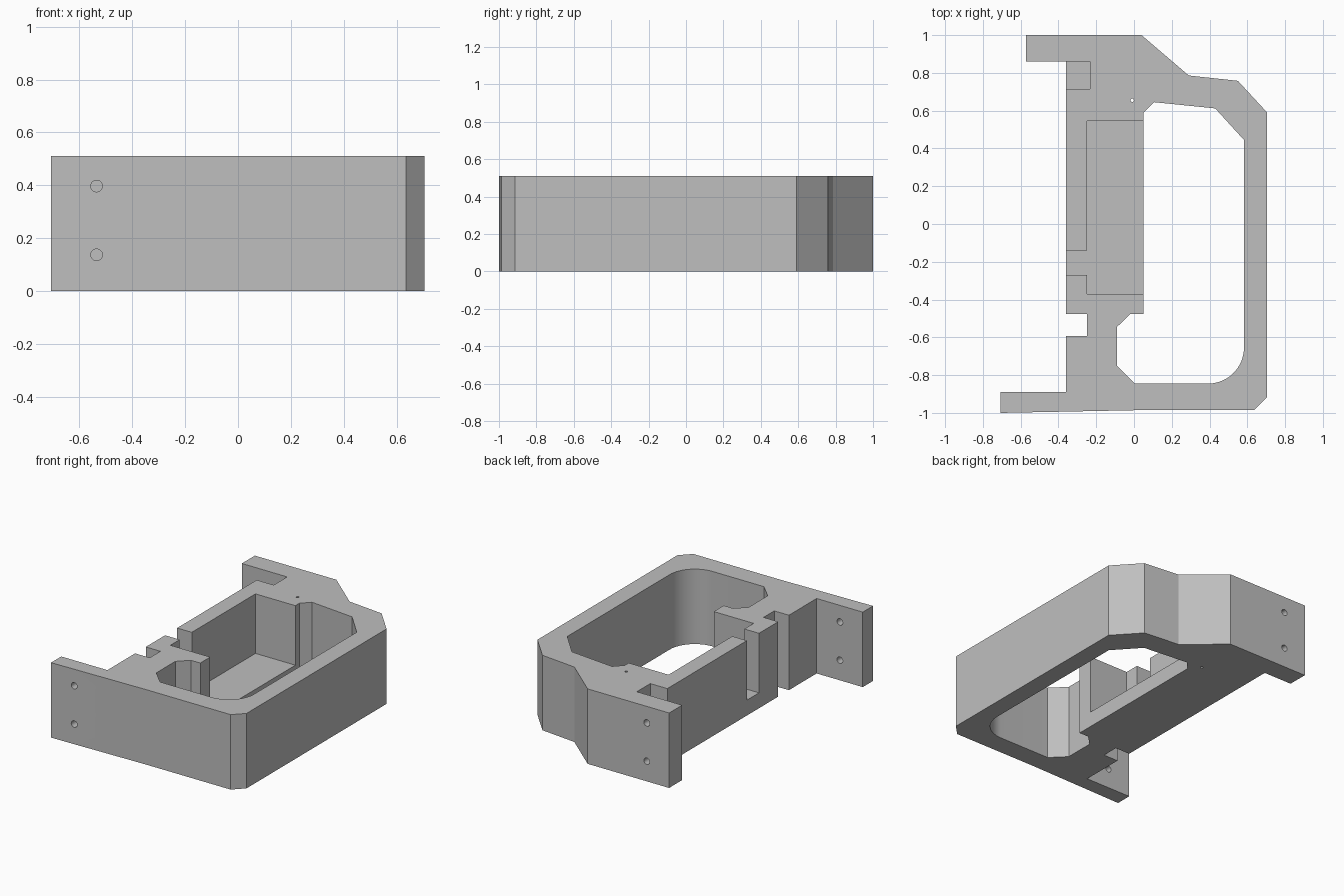
import bpy, bmesh, math
from mathutils import Matrix

cube = bpy.data.objects.get("Cube")
if cube:
    bpy.data.objects.remove(cube, do_unlink=True)

HEIGHT, FLOOR = 0.51, 0.105

grey = bpy.data.materials.new("plain grey")
grey.use_nodes = True
grey.diffuse_color = (0.52, 0.52, 0.52, 1)
grey.node_tree.nodes["Principled BSDF"].inputs["Base Color"].default_value = grey.diffuse_color


def finish(name, bm):
    bmesh.ops.recalc_face_normals(bm, faces=bm.faces)
    mesh = bpy.data.meshes.new(name)
    bm.to_mesh(mesh)
    bm.free()
    mesh.materials.append(grey)
    obj = bpy.data.objects.new(name, mesh)
    bpy.context.collection.objects.link(obj)
    return obj


def prism(name, points, z0, z1):
    bm = bmesh.new()
    face = bm.faces.new([bm.verts.new((x, y, z0)) for x, y in points])
    top = bmesh.ops.extrude_face_region(bm, geom=[face])["geom"]
    verts = [v for v in top if isinstance(v, bmesh.types.BMVert)]
    bmesh.ops.translate(bm, verts=verts, vec=(0, 0, z1 - z0))
    return finish(name, bm)


def pocket(name, x0, x1, y0, y1):
    return prism(name, [(x0, y0), (x1, y0), (x1, y1), (x0, y1)], FLOOR, HEIGHT + 0.1)


def drill(name, centre, radius, depth, along_y):
    bm = bmesh.new()
    turn = Matrix.Rotation(math.pi / 2, 4, "X") if along_y else Matrix()
    bmesh.ops.create_cone(bm, cap_ends=True, segments=24, radius1=radius, radius2=radius,
                          depth=depth, matrix=Matrix.Translation(centre) @ turn)
    return finish(name, bm)


# Outer body with both mounting arms and the side slot
body = prism("bracket_body", [
    (-0.707, -1), (0, -0.986), (0.635, -0.986), (0.705, -0.915), (0.705, 0.59),
    (0.55, 0.758), (0.29, 0.786), (0.04, 1), (-0.573, 1), (-0.573, 0.86),
    (-0.36, 0.86), (-0.36, -0.477), (-0.25, -0.477), (-0.25, -0.592),
    (-0.36, -0.592), (-0.36, -0.89), (-0.707, -0.89)], 0, HEIGHT)

# Window through the body, with one rounded corner
arc = [(0.392 + 0.19 * math.cos(a), -0.655 + 0.19 * math.sin(a))
       for a in (-math.pi / 2 * i / 16 for i in range(17))]
window = [(0.05, -0.477), (0.05, 0.588), (0.105, 0.645), (0.43, 0.612), (0.582, 0.445)]
window += arc + [(0.005, -0.845), (-0.09, -0.75), (-0.09, -0.545), (-0.02, -0.477)]
cutters = [prism("window_cutter", window, -0.1, HEIGHT + 0.1)]

# Blind pockets: main tray, its side gap and the notch beside the back arm
cutters += [pocket("tray_cutter", -0.25, 0.1, -0.37, 0.545),
            pocket("gap_cutter", -0.45, -0.2, -0.27, -0.14),
            pocket("notch_cutter", -0.45, -0.232, 0.715, 0.86)]

# Screw holes through the arms and a pin hole through the body
for z in (0.137, 0.397):
    cutters.append(drill("front_hole_cutter", (-0.535, -0.95, z), 0.022, 0.25, True))
    cutters.append(drill("back_hole_cutter", (-0.405, 0.93, z), 0.022, 0.25, True))
cutters.append(drill("pin_hole_cutter", (-0.01, 0.655, 0.25), 0.009, 0.8, False))

for cutter in cutters:
    cutter.hide_render = True
    mod = body.modifiers.new(cutter.name, "BOOLEAN")
    mod.operation, mod.solver, mod.object = "DIFFERENCE", "EXACT", cutter

# Bake the cuts and drop the cutters
bpy.context.view_layer.update()
baked = bpy.data.meshes.new_from_object(body.evaluated_get(bpy.context.evaluated_depsgraph_get()))
body.modifiers.clear()
body.data = baked
for cutter in cutters:
    bpy.data.objects.remove(cutter, do_unlink=True)

bpy.ops.object.select_all(action="DESELECT")
body.select_set(True)
bpy.context.view_layer.objects.active = body
bpy.ops.object.shade_smooth_by_angle(angle=math.radians(20))
